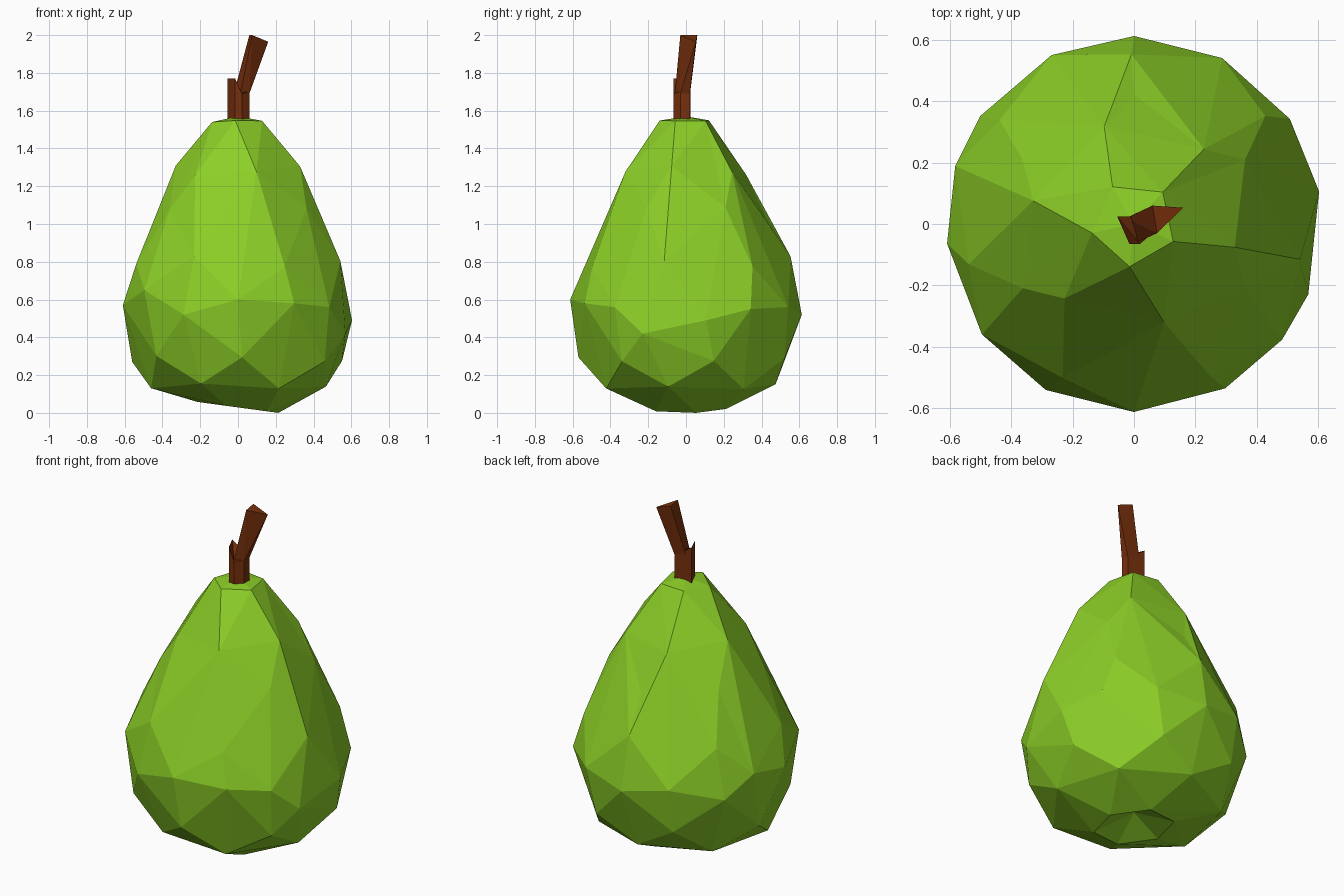
import bpy, bmesh
from math import sin, cos, exp, radians, tau

if "Cube" in bpy.data.objects:
    bpy.data.objects.remove(bpy.data.objects["Cube"])


def material(name, color):
    m = bpy.data.materials.new(name)
    m.diffuse_color = (*color, 1)
    m.use_nodes = True
    m.node_tree.nodes["Principled BSDF"].inputs["Base Color"].default_value = m.diffuse_color
    return m


def hull(bm, points):
    verts = [bm.verts.new(p) for p in points]
    bmesh.ops.convex_hull(bm, input=verts)
    bmesh.ops.delete(bm, geom=[v for v in bm.verts if not v.link_faces], context='VERTS')


def finish(bm, name, mat):
    bmesh.ops.recalc_face_normals(bm, faces=bm.faces)
    mesh = bpy.data.meshes.new(name)
    bm.to_mesh(mesh)
    bm.free()
    mesh.materials.append(mat)
    obj = bpy.data.objects.new(name, mesh)
    bpy.context.collection.objects.link(obj)


green = material("pear_green", (0.26, 0.62, 0.02))
brown = material("stem_brown", (0.19, 0.03, 0.004))

# Pear body: irregular staggered rings (radius, height, sides, first angle, wobble)
rings = [
    (0.14, 1.545, 5, 48, 0.005),
    (0.345, 1.28, 6, -13, 0.03),
    (0.445, 1.06, 6, 30, 0.03),
    (0.555, 0.80, 7, -12, 0.03),
    (0.57, 0.29, 7, 15, 0.02),
    (0.475, 0.14, 7, 40, 0.015),
]
points = [(0, 0, 1.57)]
for k, (r, z, n, start, wobble) in enumerate(rings):
    for i in range(n):
        a = radians(start) + tau * i / n
        points.append((r * cos(a), r * sin(a), z + wobble * sin(2.3 * i + k)))

# Widest belt: uneven zigzag (angle, height)
belt = [(10, .49), (34, .55), (62, .56), (90, .52), (116, .57), (145, .5), (162, .62),
        (186, .57), (216, .65), (242, .52), (270, .6), (299, .58), (322, .56), (338, .42)]
for deg, z in belt:
    a = radians(deg)
    points.append((0.613 * cos(a), 0.613 * sin(a), z))

# Slightly tilted rim around the underside hollow
rim = []
for i in range(6):
    a = radians(14) + tau * i / 6
    x, y = 0.22 * cos(a), 0.22 * sin(a)
    rim.append((x, y, 0.029 - 0.135 * x))

bm = bmesh.new()
hull(bm, points + rim)

# Gentle waist below the neck
for v in bm.verts:
    s = 1 - 0.065 * exp(-((v.co.z - 1.13) / 0.17) ** 2)
    v.co.x *= s
    v.co.y *= s

# Open the underside and fill it with a shallow hollow
base = [f for f in bm.faces if all(v.co.z < 0.07 and v.co.xy.length < 0.25 for v in f.verts)]
bmesh.ops.delete(bm, geom=base, context='FACES')
edges = [e for e in bm.edges if e.is_boundary]
centre = bm.verts.new((0, 0, 0.12))
for e in edges:
    bm.faces.new((e.verts[0], e.verts[1], centre))
finish(bm, "pear_body", green)

# Stem stub with a broken, raised left edge
section = [(-0.055, 0.025, 1.77), (-0.015, -0.065, 1.77), (0.02, -0.065, 1.69),
           (0.06, -0.03, 1.70), (0.06, 0.022, 1.69)]
bm = bmesh.new()
low = [bm.verts.new((x, y, 1.55)) for x, y, z in section]
high = [bm.verts.new(p) for p in section]
bm.faces.new(low)
bm.faces.new((high[0], high[1], high[2]))
bm.faces.new((high[0], high[2], high[3], high[4]))
for i in range(5):
    j = (i + 1) % 5
    bm.faces.new((low[i], low[j], high[j], high[i]))
finish(bm, "stem_stub", brown)

# Upper stem leaning to the right
bm = bmesh.new()
hull(bm, [(-0.025, 0.02, 1.68), (0.01, -0.06, 1.68), (0.06, -0.03, 1.69), (0.06, 0.02, 1.69),
          (0.06, 0.06, 2.0), (0.075, -0.03, 2.0), (0.16, 0.053, 1.965)])
finish(bm, "stem_tip", brown)
